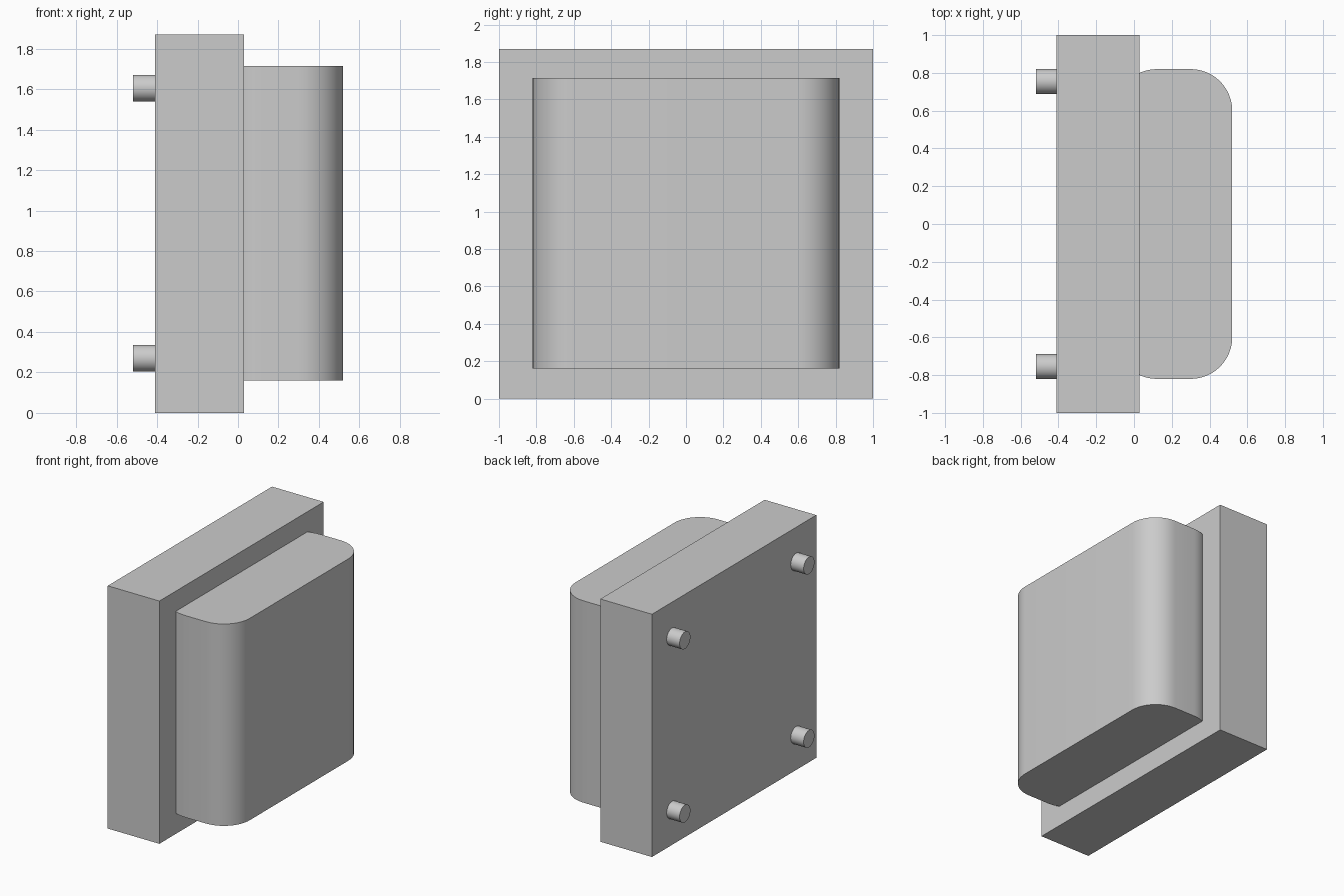
import bpy
import bmesh
import math
from mathutils import Matrix

cube = bpy.data.objects.get("Cube")
if cube:
    bpy.data.objects.remove(cube, do_unlink=True)

grey = bpy.data.materials.new("light_grey")
grey.use_nodes = True
colour = (0.6, 0.6, 0.6, 1)
grey.diffuse_color = colour
grey.node_tree.nodes["Principled BSDF"].inputs["Base Color"].default_value = colour


def finish(name, bm, smooth=False):
    """Turn a bmesh into a named grey object."""
    bmesh.ops.recalc_face_normals(bm, faces=bm.faces)
    mesh = bpy.data.meshes.new(name)
    bm.to_mesh(mesh)
    bm.free()
    mesh.materials.append(grey)
    obj = bpy.data.objects.new(name, mesh)
    bpy.context.collection.objects.link(obj)
    if smooth:
        bpy.ops.object.select_all(action="DESELECT")
        obj.select_set(True)
        bpy.context.view_layer.objects.active = obj
        bpy.ops.object.shade_smooth_by_angle(angle=math.radians(30))
    return obj


def box(x0, x1, half_y, z0, z1):
    bm = bmesh.new()
    bmesh.ops.create_cube(bm, size=1)
    bmesh.ops.scale(bm, vec=(x1 - x0, 2 * half_y, z1 - z0), verts=bm.verts)
    bmesh.ops.translate(bm, vec=((x0 + x1) / 2, 0, (z0 + z1) / 2), verts=bm.verts)
    return bm


BACK, FACE = -0.41, 0.03

# Square backing plate
finish("backing_plate", box(BACK, FACE, 1.0, 0, 1.87))

# Pad with rounded upright corners, trimmed where it meets the plate
bm = box(-0.10, 0.52, 0.82, 0.16, 1.715)
upright = [e for e in bm.edges
           if abs(e.verts[0].co.z - e.verts[1].co.z) > 1]
bmesh.ops.bevel(bm, geom=upright, offset=0.22, segments=12, profile=0.5,
                affect="EDGES")
bmesh.ops.bisect_plane(bm, geom=bm.verts[:] + bm.edges[:] + bm.faces[:],
                       plane_co=(FACE, 0, 0), plane_no=(1, 0, 0),
                       clear_inner=True)
bmesh.ops.holes_fill(bm, edges=[e for e in bm.edges if e.is_boundary])
finish("rounded_pad", bm, smooth=True)

# Four pegs on the rear of the plate
PEG_END = -0.52
for level, z in (("lower", 0.27), ("upper", 1.605)):
    for side, y in (("front", -0.755), ("back", 0.755)):
        bm = bmesh.new()
        turn = (Matrix.Translation(((PEG_END + BACK) / 2, y, z))
                @ Matrix.Rotation(math.pi / 2, 4, "Y"))
        bmesh.ops.create_cone(bm, cap_ends=True, segments=32, radius1=0.066,
                              radius2=0.066, depth=BACK - PEG_END, matrix=turn)
        finish(f"{level}_{side}_peg", bm, smooth=True)
